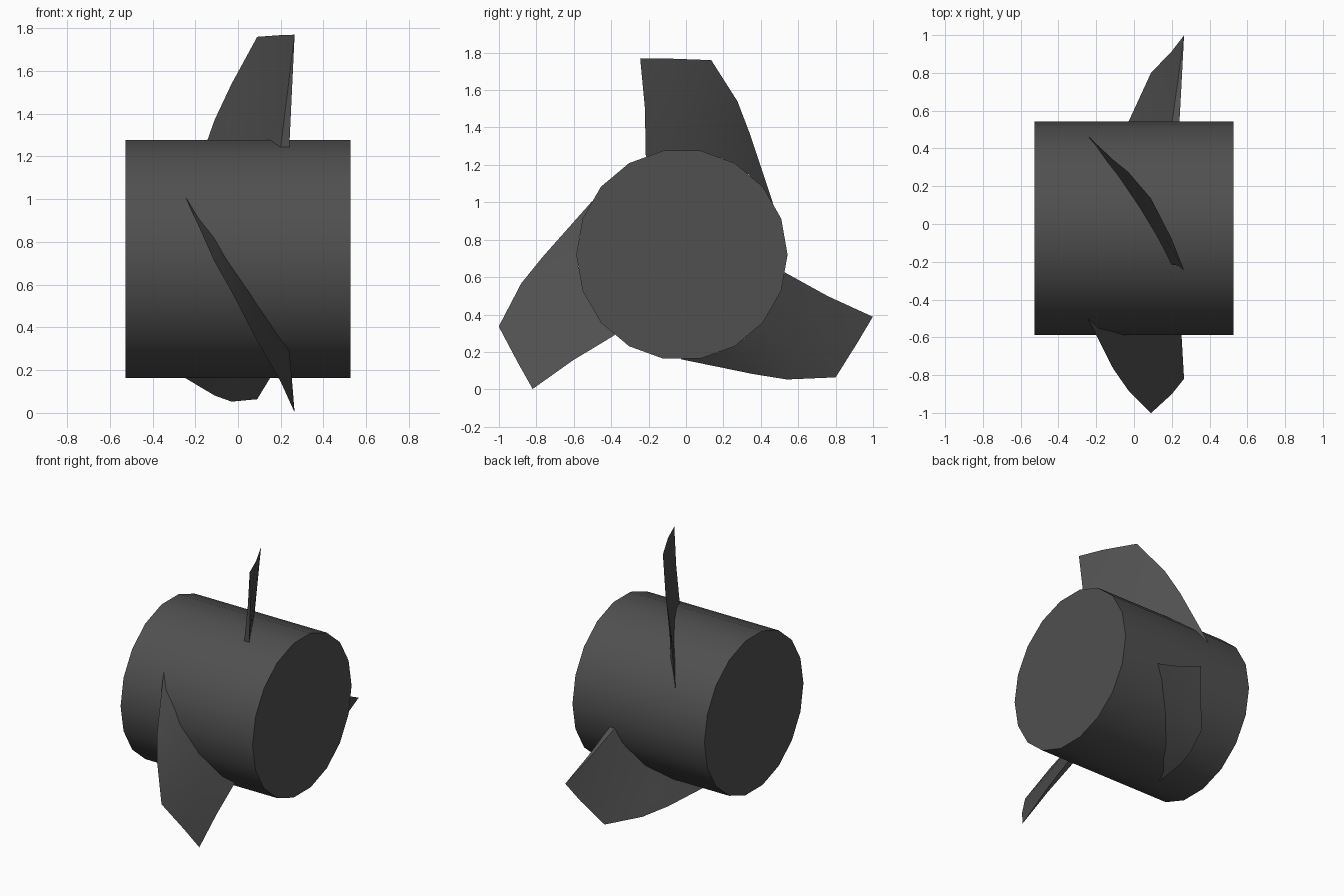
import bpy, bmesh, math
from mathutils import Matrix, Vector

if "Cube" in bpy.data.objects:
    bpy.data.objects.remove(bpy.data.objects["Cube"])

grey = bpy.data.materials.new("dark_grey")
grey.diffuse_color = (0.08, 0.08, 0.08, 1)
grey.use_nodes = True
grey.node_tree.nodes["Principled BSDF"].inputs["Base Color"].default_value = grey.diffuse_color

AXIS = Vector((0, -0.022, 0.72))   # hub axis runs along x through here
R, SIDES, HALF = 0.565, 18, 0.527


def finish(name, bm):
    bmesh.ops.recalc_face_normals(bm, faces=bm.faces)
    me = bpy.data.meshes.new(name)
    bm.to_mesh(me)
    bm.free()
    me.materials.append(grey)
    ob = bpy.data.objects.new(name, me)
    bpy.context.collection.objects.link(ob)
    bpy.ops.object.select_all(action='DESELECT')
    bpy.context.view_layer.objects.active = ob
    ob.select_set(True)
    bpy.ops.object.shade_smooth_by_angle(angle=math.radians(30))
    return ob


# Hub: 18-sided drum lying along x, one corner straight up
bm = bmesh.new()
bmesh.ops.create_cone(bm, cap_ends=True, segments=SIDES, radius1=R, radius2=R, depth=2 * HALF,
                      matrix=Matrix.Translation(AXIS) @ Matrix.Rotation(math.pi / 2, 4, 'Y'))
finish("hub", bm)

# Blade stations from leading to trailing edge:
# root y, root x on the rear and front skins, then the sharp outer rim point
STATIONS = [
    (0.335, -0.145, -0.11, (-0.11, 0.34, 1.37)),
    (0.20, -0.045, -0.012, (-0.03, 0.275, 1.54)),
    (0.10, 0.022, 0.06, (0.09, 0.135, 1.76)),
    (-0.06, 0.12, 0.155, (0.20, -0.08, 1.768)),
    (-0.215, 0.20, 0.24, (0.265, -0.245, 1.77)),
]
TIP_Y = 0.467   # leading point where the blade meets the hub


def on_hub(x, y):
    dy = y - AXIS.y
    return Vector((x, y, AXIS.z + math.sqrt(0.558 ** 2 - dy * dy)))


def blade(name, angle):
    bm = bmesh.new()
    lead = bm.verts.new(on_hub(-0.245, TIP_Y))
    cols = []
    for i, (y, xr, xf, rim) in enumerate(STATIONS):
        rim = Vector(rim)
        rear, front = on_hub(xr, y), on_hub(xf, y)
        mid_r, mid_f = (rear + rim) / 2, (front + rim) / 2
        if i == len(STATIONS) - 1:      # trailing edge is slightly hollow
            mid_r.y = mid_f.y = -0.22
        cols.append([bm.verts.new(p) for p in (rear, mid_r, rim, mid_f, front)])
    # nose fan, skins, trailing face and root
    for a, b in zip(cols[0], cols[0][1:] + cols[0][:1]):
        bm.faces.new((lead, a, b))
    for c, d in zip(cols, cols[1:]):
        for k in range(5):
            n = (k + 1) % 5
            bm.faces.new((c[k], c[n], d[n], d[k]))
    a, b, c, d, e = cols[-1]
    bm.faces.new((a, b, d, e))
    bm.faces.new((b, c, d))
    spin = Matrix.Translation(AXIS) @ Matrix.Rotation(angle, 4, 'X') @ Matrix.Translation(-AXIS)
    bm.transform(spin)
    finish(name, bm)


# Three blades evenly spaced round the hub
for i in range(3):
    blade(f"blade_{i + 1}", i * math.tau / 3)
